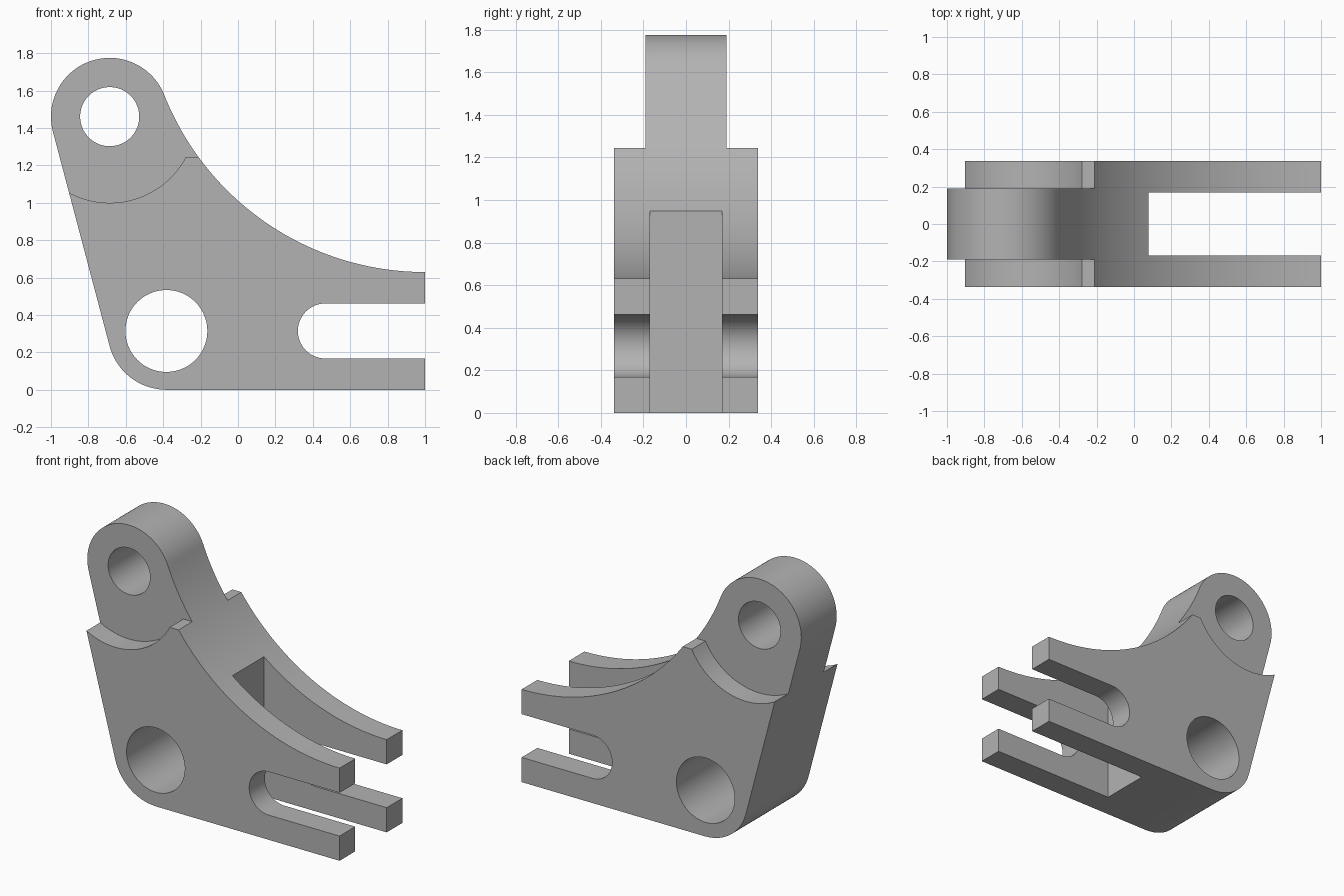
import bpy
import bmesh
from math import atan2, asin, cos, sin, pi, hypot, radians

if "Cube" in bpy.data.objects:
    bpy.data.objects.remove(bpy.data.objects["Cube"], do_unlink=True)

# Main dimensions
EYE = (-0.686, 1.461)      # upper eye centre
PIVOT = (-0.383, 0.315)    # lower bore centre
R = 0.314                  # outer rounding at both centres
HALF = 0.337               # half width of the body
ARM = 0.19                 # half width of the upper arm
GAP = 0.169                # half width of the fork gap
TIP = 0.63                 # height of the top fork ends

grey = bpy.data.materials.new("plain grey")
grey.use_nodes = True
grey.diffuse_color = (0.45, 0.45, 0.45, 1)
grey.node_tree.nodes["Principled BSDF"].inputs["Base Color"].default_value = (0.45, 0.45, 0.45, 1)


def arc(centre, r, start, end, steps=48):
    return [(centre[0] + r * cos(start + (end - start) * i / steps),
             centre[1] + r * sin(start + (end - start) * i / steps))
            for i in range(steps + 1)]


def prism(name, outline, y0, y1):
    """Extrude an x-z outline from y0 to y1."""
    bm = bmesh.new()
    face = bm.faces.new([bm.verts.new((x, y0, z)) for x, z in outline])
    out = bmesh.ops.extrude_face_region(bm, geom=[face])
    moved = [v for v in out["geom"] if isinstance(v, bmesh.types.BMVert)]
    bmesh.ops.translate(bm, verts=moved, vec=(0, y1 - y0, 0))
    bmesh.ops.recalc_face_normals(bm, faces=bm.faces)
    mesh = bpy.data.meshes.new(name)
    bm.to_mesh(mesh)
    bm.free()
    mesh.materials.append(grey)
    obj = bpy.data.objects.new(name, mesh)
    bpy.context.collection.objects.link(obj)
    return obj


def cut(body, name, outline, y0=-1, y1=1):
    """Subtract an extruded outline from the body."""
    cutter = prism(name, outline, y0, y1)
    cutter.hide_render = True
    mod = body.modifiers.new(name, "BOOLEAN")
    mod.operation = "DIFFERENCE"
    mod.solver = "EXACT"
    mod.object = cutter
    bpy.context.view_layer.objects.active = body
    bpy.ops.object.modifier_apply(modifier=name)
    bpy.data.objects.remove(cutter, do_unlink=True)


# Side outline: rounded heel, straight back, round eye, tangent concave sweep
back = atan2(EYE[1] - PIVOT[1], EYE[0] - PIVOT[0]) + pi / 2
dx, dz = 1 - EYE[0], EYE[1] - TIP
sweep_r = (dx * dx + dz * dz - R * R) / (2 * (R + dz))
sweep = (1, TIP + sweep_r)
touch = atan2(sweep[1] - EYE[1], dx)
outline = (arc(PIVOT, R, 1.5 * pi, back)
           + arc(EYE, R, back, touch)
           + arc(sweep, sweep_r, touch + pi, 1.5 * pi, 80)[1:]
           + [(1, 0)])
outline[0] = (PIVOT[0], 0)
bracket = prism("bracket", outline, -HALF, HALF)

# Bores
cut(bracket, "eye_bore", arc(EYE, 0.158, 0, 2 * pi, 80)[:-1])
cut(bracket, "pivot_bore", arc(PIVOT, 0.219, 0, 2 * pi, 80)[:-1])

# Open slot through the prongs
slot_z, slot_r = 0.315, 0.147
cut(bracket, "slot", arc((0.467, slot_z), slot_r, pi / 2, 1.5 * pi)
    + [(1.2, slot_z - slot_r), (1.2, slot_z + slot_r)])

# Fork gap between the prongs
cut(bracket, "fork_gap", [(0.077, -1), (1.2, -1), (1.2, 2), (0.077, 2)], -GAP, GAP)

# Curved shoulders beside the narrower arm
shoulder_r, ledge = 0.461, 1.245
end = 2 * pi + asin((ledge - EYE[1]) / shoulder_r)
shoulder = arc(EYE, shoulder_r, pi, end) + [(0.2, ledge), (0.2, 2), (-1.3, 2), (-1.3, EYE[1])]
for side in (-1, 1):
    y0, y1 = sorted((side * ARM, side))
    cut(bracket, "shoulder", shoulder, y0, y1)

# Smooth curved walls, sharp edges
bpy.ops.object.select_all(action="DESELECT")
bracket.select_set(True)
bpy.context.view_layer.objects.active = bracket
bpy.ops.object.shade_smooth_by_angle(angle=radians(30))
